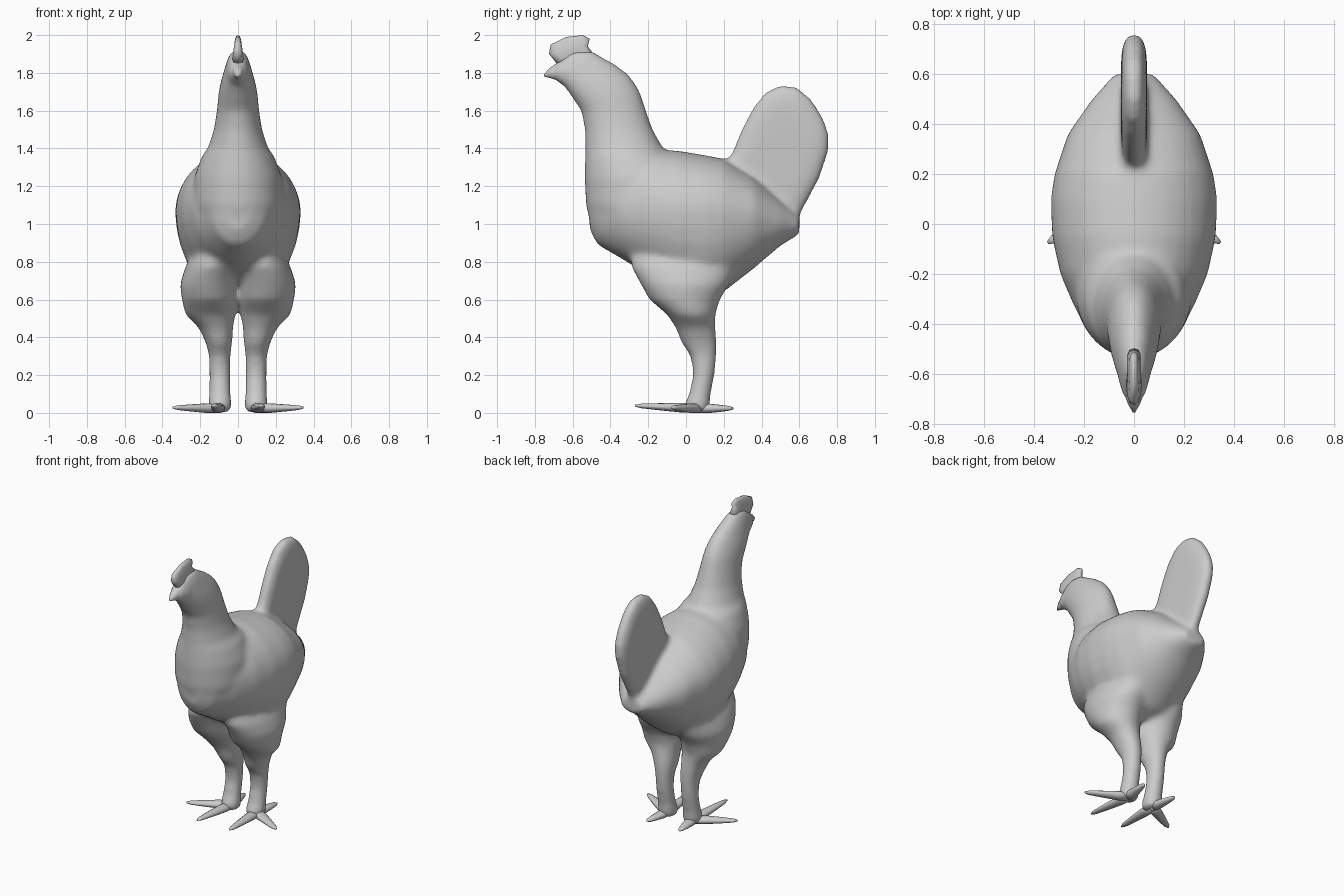
import bpy, bmesh, math
from mathutils import Vector

if "Cube" in bpy.data.objects:
    bpy.data.objects.remove(bpy.data.objects["Cube"])


def loft(bm, rings):
    """Skin a closed tube through rings of points and cap both ends."""
    loops = [[bm.verts.new(p) for p in r] for r in rings]
    n = len(loops[0])
    for a, b in zip(loops, loops[1:]):
        for i in range(n):
            bm.faces.new((a[i], a[(i + 1) % n], b[(i + 1) % n], b[i]))
    bm.faces.new(loops[0][::-1])
    bm.faces.new(loops[-1])


def circle(n=32):
    return [(math.cos(2 * math.pi * i / n), math.sin(2 * math.pi * i / n)) for i in range(n)]


def level_ring(z, y0, y1, x0, x1):
    """Horizontal oval given by its extents."""
    return [((x0 + x1) / 2 + c * (x1 - x0) / 2, (y0 + y1) / 2 + s * (y1 - y0) / 2, z)
            for c, s in circle()]


def upright_ring(y, top, mid, bottom, hw):
    """Vertical egg-shaped section, widest at mid."""
    return [(c * hw, y, mid + s * ((top - mid) if s > 0 else (mid - bottom))) for c, s in circle()]


def plate(bm, outline, layers):
    """Upright slab from a y-z outline, with scaled layers rounding its edges."""
    cy = sum(p[0] for p in outline) / len(outline)
    cz = sum(p[1] for p in outline) / len(outline)
    loft(bm, [[(x, cy + (y - cy) * k, cz + (z - cz) * k) for y, z in outline] for x, k in layers])


def finish(bm, name):
    bmesh.ops.recalc_face_normals(bm, faces=bm.faces)
    me = bpy.data.meshes.new(name)
    bm.to_mesh(me)
    bm.free()
    me.polygons.foreach_set("use_smooth", [True] * len(me.polygons))
    ob = bpy.data.objects.new(name, me)
    bpy.context.collection.objects.link(ob)
    return ob


# Torso, chest to rump
bm = bmesh.new()
loft(bm, [upright_ring(*r) for r in [
    (-.51, 1.2, 1.08, .97, .07), (-.47, 1.3, 1.08, .89, .14), (-.34, 1.36, 1.08, .815, .235),
    (-.2, 1.39, 1.08, .73, .295), (-.05, 1.39, 1.07, .65, .328), (.1, 1.365, 1.07, .6, .333),
    (.2, 1.345, 1.06, .64, .318), (.36, 1.25, 1.05, .765, .265), (.5, 1.13, 1.01, .885, .168),
    (.6, 1.04, .99, .945, .08)]])

# Neck and head
loft(bm, [level_ring(z, f, b, -w, w) for z, f, b, w in [
    (.9, -.46, 0, .16), (.97, -.5, 0, .2), (1.1, -.53, 0, .238), (1.25, -.538, 0, .232),
    (1.36, -.535, -.06, .192), (1.4, -.533, -.12, .16), (1.5, -.536, -.175, .128),
    (1.6, -.556, -.21, .112), (1.7, -.625, -.242, .103), (1.76, -.668, -.277, .09),
    (1.8, -.688, -.312, .078), (1.85, -.685, -.38, .064), (1.885, -.66, -.445, .052),
    (1.918, -.6, -.49, .032)]])

# Beak root, blended into the face
loft(bm, [upright_ring(*r) for r in [
    (-.55, 1.88, 1.79, 1.64, .07), (-.64, 1.875, 1.8, 1.725, .06),
    (-.69, 1.855, 1.8, 1.758, .043), (-.715, 1.833, 1.8, 1.768, .028)]])

# Tail fan
plate(bm, [(.2, 1.3), (.25, 1.395), (.29, 1.495), (.35, 1.612), (.42, 1.7), (.5, 1.738),
           (.59, 1.725), (.662, 1.665), (.728, 1.562), (.76, 1.47), (.755, 1.38), (.708, 1.24),
           (.643, 1.12), (.59, 1.02), (.45, 1.05), (.3, 1.15)],
      [(-.052, .55), (-.048, .75), (-.036, .92), (-.02, .985), (0, 1),
       (.02, .985), (.036, .92), (.048, .75), (.052, .55)])

# Thighs and shanks
for m in (1, -1):
    loft(bm, [level_ring(z, f, b, m * i, m * o) for z, f, b, i, o in [
        (.9, -.28, .3, .04, .2), (.83, -.29, .29, .01, .245), (.77, -.29, .27, 0, .28),
        (.68, -.24, .23, -.005, .308), (.6, -.195, .18, -.002, .298), (.52, -.1, .155, .012, .28),
        (.45, -.055, .157, .026, .208), (.37, -.025, .165, .03, .171), (.3, .023, .163, .039, .154),
        (.2, .037, .152, .04, .152), (.1, .015, .132, .038, .154), (.05, -.01, .13, .031, .159),
        (.002, .0, .12, .036, .154)]])
body = finish(bm, "body")

# Fuse the overlapping volumes into one smooth skin
fuse = body.modifiers.new("fuse", "REMESH")
fuse.mode = "VOXEL"
fuse.voxel_size = .015
fuse.use_smooth_shade = True
relax = body.modifiers.new("relax", "SMOOTH")
relax.factor = .5
relax.iterations = 18

# Beak tip
bm = bmesh.new()
loft(bm, [[(c * w, y, z + s * h) for c, s in circle(12)] for y, z, w, h in [
    (-.63, 1.8, .045, .055), (-.68, 1.807, .038, .047), (-.72, 1.8, .024, .027),
    (-.752, 1.787, .005, .006)]])
finish(bm, "beak")

# Comb, thickening towards the head
bm = bmesh.new()
plate(bm, [(-.685, 1.85), (-.725, 1.9), (-.717, 1.95), (-.635, 1.99), (-.545, 2), (-.51, 1.98),
           (-.52, 1.94), (-.49, 1.9), (-.58, 1.86)],
      [(-.016, .7), (-.011, .92), (0, 1), (.011, .92), (.016, .7)])
for v in bm.verts:
    v.co.x *= .8 + (2 - v.co.z) * 9
finish(bm, "comb")

# Toes: front, outer and back on each foot
heel = Vector((.1, .065, .024))
tips = {"front_toe": (.125, -.27, .038), "outer_toe": (.345, -.075, .028),
        "back_toe": (.125, .25, .024)}
for m, side in ((1, "right"), (-1, "left")):
    for name, tip in tips.items():
        tip = Vector(tip)
        across = (tip - heel).cross(Vector((0, 0, 1))).normalized()
        bm = bmesh.new()
        rings = []
        for t, w, h in [(-.05, .035, .024), (.25, .036, .026), (.6, .028, .019),
                        (.9, .018, .012), (1, .006, .005)]:
            pts = [heel.lerp(tip, t) + across * (c * w) + Vector((0, 0, s * h))
                   for c, s in circle(12)]
            rings.append([(m * p.x, p.y, p.z) for p in pts])
        loft(bm, rings)
        finish(bm, side + "_" + name)
